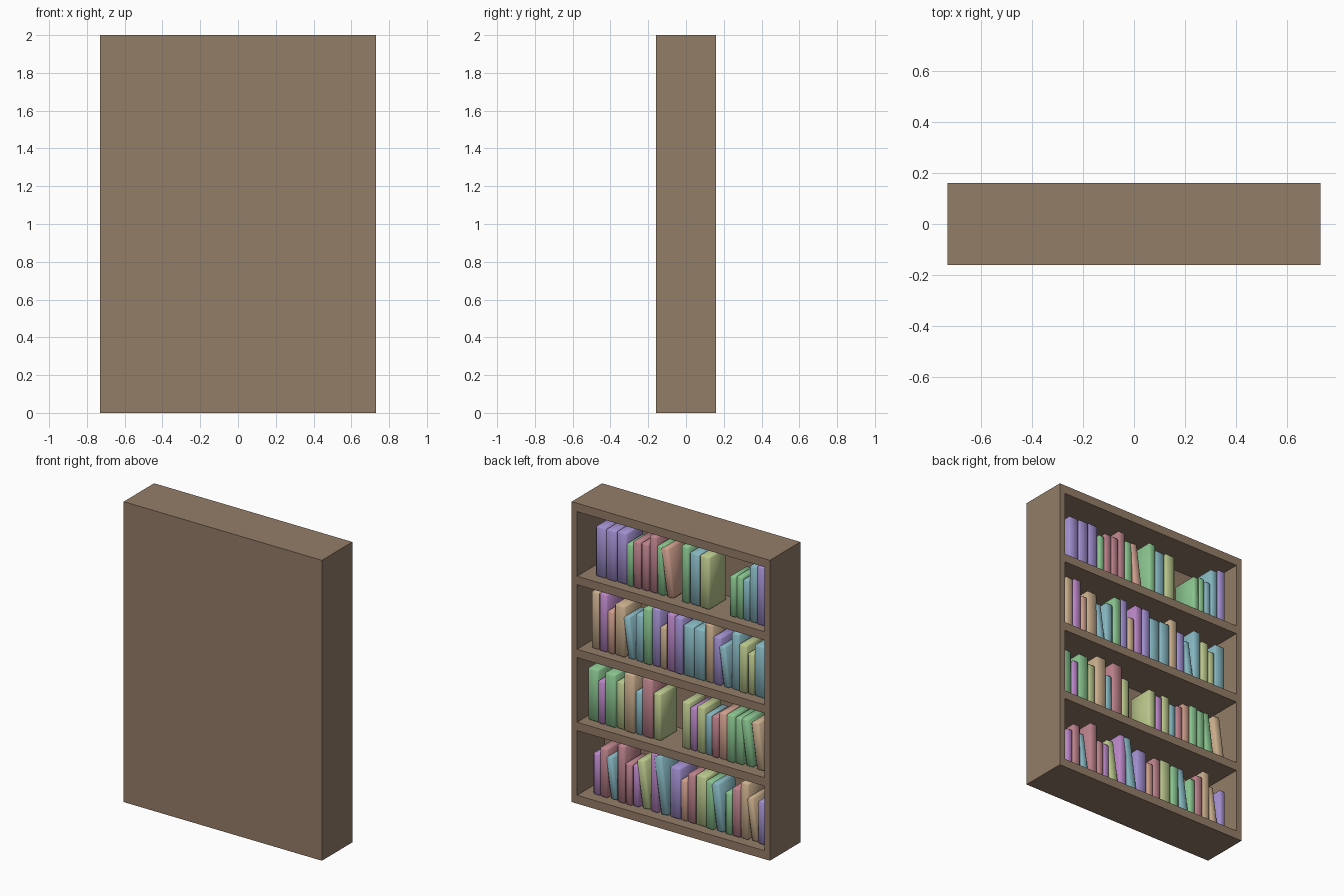
import bpy, math, random
from mathutils import Matrix, Vector

old = bpy.data.objects.get("Cube")
if old:
    bpy.data.objects.remove(old, do_unlink=True)
random.seed(4)


def material(name, r, g, b):
    """Flat material from a display colour, stored as linear."""
    color = [((c + 0.055) / 1.055) ** 2.4 for c in (r, g, b)] + [1]
    mat = bpy.data.materials.new(name)
    mat.use_nodes = True
    mat.diffuse_color = color
    mat.node_tree.nodes["Principled BSDF"].inputs["Base Color"].default_value = color
    return mat


wood = material("brown wood", .58, .49, .41)
covers = {
    "P": material("lavender cover", .63, .56, .81),
    "O": material("orchid cover", .73, .53, .78),
    "R": material("rose cover", .74, .51, .55),
    "S": material("salmon cover", .82, .63, .56),
    "N": material("tan cover", .79, .68, .55),
    "Y": material("olive cover", .73, .78, .55),
    "G": material("green cover", .54, .77, .56),
    "T": material("teal cover", .53, .72, .76),
}


def box(name, low, high, mat):
    """Box between two corners, with its origin at the centre."""
    low, high = Vector(low), Vector(high)
    bpy.ops.mesh.primitive_cube_add(size=1, location=(low + high) / 2)
    obj = bpy.context.object
    obj.name = name
    obj.data.transform(Matrix.Diagonal((*(high - low), 1)))
    obj.data.materials.append(mat)
    return obj


# Case: closed panel at the front, open towards +y
half_width, half_depth, height = .73, .16, 2
side, board, panel = .04, .056, .03
pitch = (height - board) / 4
inner = half_width - side
inner_front = panel - half_depth
box("closed_panel", (-half_width, -half_depth, 0), (half_width, inner_front, height), wood)
box("left_side", (inner, inner_front, 0), (half_width, half_depth, height), wood)
box("right_side", (-half_width, inner_front, 0), (-inner, half_depth, height), wood)
for level in range(5):
    z = level * pitch
    box("shelf_board", (-inner, inner_front, z), (inner, half_depth, z + board), wood)

# Books: a few standard formats (thickness, height)
formats = {
    "p": (.05, .28),  # pocket
    "n": (.06, .32),  # novel
    "w": (.08, .345),  # wide
    "t": (.06, .385),  # tall
    "f": (.08, .385),  # folio
}
gap, lean_room, book_depth, spine_y = .05, .02, .18, .1
row_end = -.65
tilt = Matrix.Rotation(math.radians(8), 4, "Y")


def book(x, z, thickness, tall, mat, leaning):
    """Softly chamfered book whose right side stands at x."""
    y = spine_y + random.uniform(-.005, .005)
    tall += random.uniform(-.01, .01)
    obj = box("book", (x, y - book_depth, z), (x + thickness, y, z + tall), mat)
    if leaning:
        pivot = Matrix.Translation((x + thickness, 0, z))
        obj.matrix_world = pivot @ tilt @ pivot.inverted() @ Matrix.Translation(obj.location)
    bevel = obj.modifiers.new("soft edges", "BEVEL")
    bevel.width = .01
    bevel.segments = 1
    for poly in obj.data.polygons:
        poly.use_smooth = True


def slot(cover, kind):
    """Room a book or a gap takes on the board."""
    if cover == "_":
        return gap
    return formats[kind][0] + lean_room * cover.islower()


# Rows from the top: left end, covers (lower case leans, _ is a gap), formats
rows = [
    (.60, "PPPGRRRGs_GTY___GGTTP", "wwwpnntnn_tww___ppptt"),
    (.63, "NOSNtTGPNOPTTNPtTYYT", "ttpwpnttpttwwtnptnpw"),
    (.66, "GOGYNTRY___YOYTRSGGgn", "wpwnfpfn___npnppnnnnn"),
    (.62, "ORtRROyOtPSRYGtGRNnP", "pnptppnttwpnwnnpntpp"),
]
for level, (x, colors, kinds) in zip((3, 2, 1, 0), rows):
    total = sum(slot(c, k) for c, k in zip(colors, kinds))
    fit = (x - row_end) / total
    for c, k in zip(colors, kinds):
        x -= slot(c, k) * fit
        if c != "_":
            thickness, tall = formats[k]
            book(x, level * pitch + board, thickness * fit, tall,
                 covers[c.upper()], c.islower())
